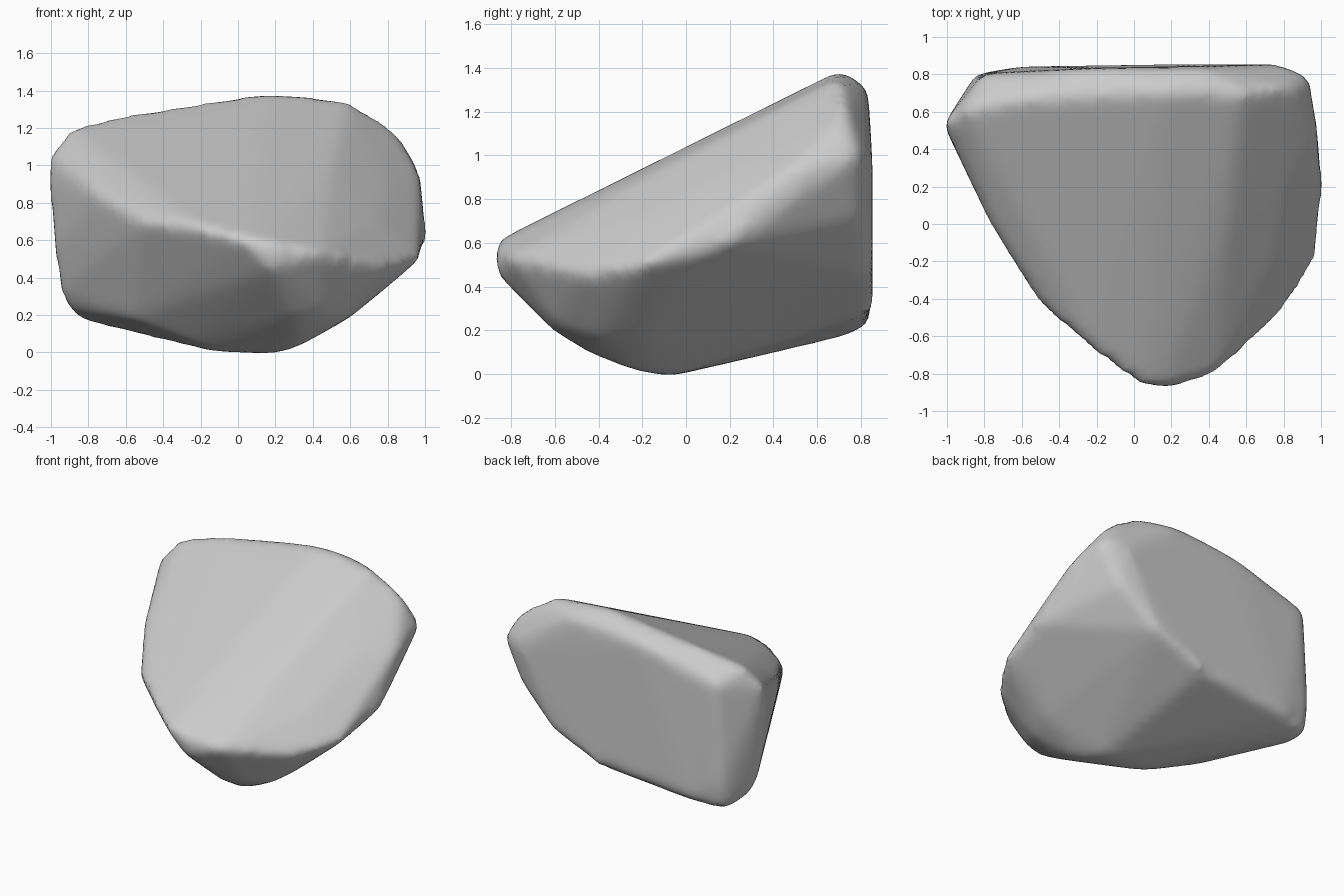
import bpy
import bmesh

# Remove the default object
default_cube = bpy.data.objects.get("Cube")
if default_cube:
    bpy.data.objects.remove(default_cube, do_unlink=True)


def make_material(name, colour):
    material = bpy.data.materials.new(name)
    material.use_nodes = True
    material.diffuse_color = colour
    shader = next(n for n in material.node_tree.nodes if n.type == "BSDF_PRINCIPLED")
    shader.inputs["Base Color"].default_value = colour
    shader.inputs["Roughness"].default_value = 0.8
    return material


# Rim of the sloping top, running from the back round to the front tip
top_rim = [
    (-1, .54, 1.05), (-.89, .61, 1.19), (-.65, .66, 1.25), (.16, .71, 1.38),
    (.58, .7, 1.34), (.5, 0, .98), (.16, -.87, .58), (.04, -.86, .6),
    (-.22, -.67, .67), (-.5, -.42, .7), (-.73, -.05, .84),
]
# Nearly upright back
back_wall = [
    (-.8, .79, 1.1), (-.2, .82, 1.26), (.35, .82, 1.3), (.78, .84, 1),
    (.78, .8, .72), (.5, .84, .46), (.1, .84, .29), (-.6, .83, .23),
    (-.85, .76, .2), (-.84, .79, .4),
]
# Rounded shoulder between the top and the widest line along the +x side
shoulder = [(.8, .2, .9), (.74, -.2, .7), (.62, -.5, .58), (.83, .73, 1.18)]
side_bulge = [
    (.93, .78, 1), (.97, .5, .94), (1, .2, .6),
    (.96, -.2, .5), (.8, -.45, .46), (.44, -.79, .53),
]
# Left-hand flank, from the rim down to its lower edge
flank = [
    (-1, .52, .88), (-.97, .5, .57), (-.94, .55, .33), (-.88, .56, .23),
    (-.55, .02, .18), (-.25, -.07, .07), (.18, -.86, .46),
]
# Keel along the bottom, rising towards the front
underside = [
    (-.78, .66, .17), (-.12, -.06, .01), (.2, -.08, 0),
    (.3, -.25, .03), (.6, -.2, .2), (.83, -.1, .4), (.33, -.45, .11),
    (.3, -.61, .21), (.45, -.58, .23), (.55, -.4, .18), (.68, -.3, .29),
]

# Wrap the contour points in a convex hull
bm = bmesh.new()
for contour in (top_rim, back_wall, shoulder, side_bulge, flank, underside):
    for point in contour:
        bm.verts.new(point)
hull = bmesh.ops.convex_hull(bm, input=bm.verts)
loose = {g for g in hull["geom_interior"] + hull["geom_unused"]
         if isinstance(g, bmesh.types.BMVert)}
bmesh.ops.delete(bm, geom=list(loose), context="VERTS")
bmesh.ops.recalc_face_normals(bm, faces=bm.faces)

mesh = bpy.data.meshes.new("boulder")
bm.to_mesh(mesh)
bm.free()
mesh.materials.append(make_material("stone_grey", (.6, .6, .6, 1)))
boulder = bpy.data.objects.new("boulder", mesh)
bpy.context.collection.objects.link(boulder)

# Even out the surface, wear down its edges and restore the lost thickness
remesh = boulder.modifiers.new("even_surface", "REMESH")
remesh.mode = "VOXEL"
remesh.voxel_size = 0.03
remesh.use_smooth_shade = True
worn = boulder.modifiers.new("worn_edges", "SMOOTH")
worn.factor = 0.5
worn.iterations = 14
swell = boulder.modifiers.new("thickness", "DISPLACE")
swell.mid_level = 0
swell.strength = 0.013
